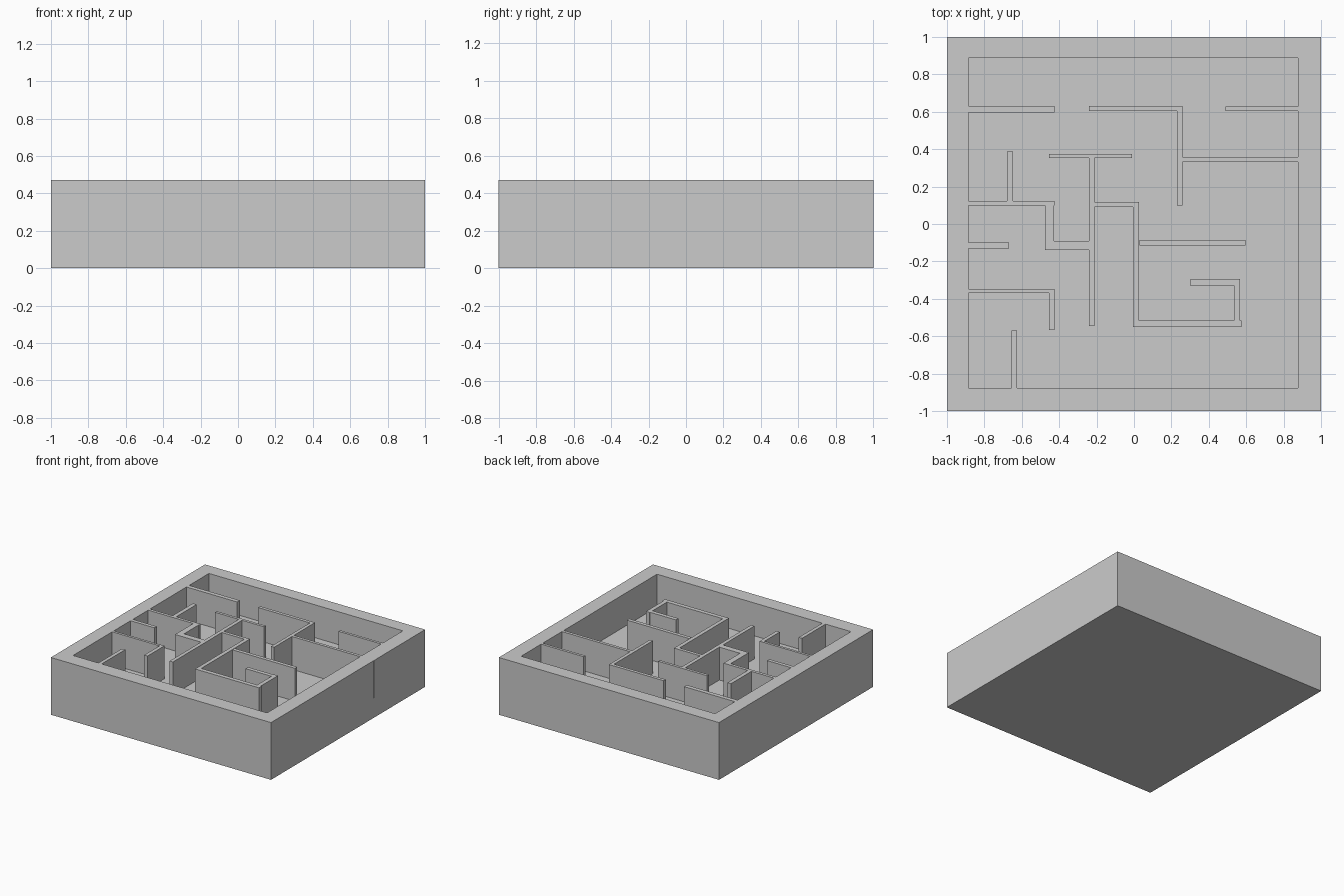
import bpy
import bmesh
from mathutils import Matrix, Vector

TOP, FLOOR, SUNK = 0.47, 0.20, 0.165


def box(name, x0, x1, y0, y1, z0, z1):
    """Add one flat-faced box given its bounds."""
    bm = bmesh.new()
    size = Vector((x1 - x0, y1 - y0, z1 - z0))
    mid = Vector((x0 + x1, y0 + y1, z0 + z1)) / 2
    bmesh.ops.create_cube(bm, size=1, matrix=Matrix.Translation(mid) @ Matrix.Diagonal((*size, 1)))
    mesh = bpy.data.meshes.new(name)
    bm.to_mesh(mesh)
    bm.free()
    obj = bpy.data.objects.new(name, mesh)
    bpy.context.collection.objects.link(obj)
    return obj


# Solid base under the maze
box("base", -1, 1, -1, 1, 0, FLOOR)

# Thick outer rim
box("rim_left", -1, -0.885, -1, 1, FLOOR, TOP)
box("rim_right", 0.877, 1, -1, 1, FLOOR, TOP)
box("rim_front", -0.885, 0.877, -1, -0.876, FLOOR, TOP)
box("rim_back", -0.885, 0.877, 0.887, 1, FLOOR, TOP)

# Thin partitions: x from, x to, y from, y to
walls = [
    # left side
    (-0.885, -0.425, 0.595, 0.63),
    (-0.68, -0.647, 0.12, 0.387),
    (-0.885, -0.425, 0.098, 0.123),
    (-0.475, -0.427, -0.135, 0.123),
    (-0.475, -0.24, -0.138, -0.09),
    (-0.885, -0.667, -0.13, -0.1),
    (-0.885, -0.425, -0.368, -0.347),
    (-0.455, -0.425, -0.567, -0.347),
    (-0.655, -0.625, -0.876, -0.57),
    # centre
    (-0.455, -0.01, 0.352, 0.375),
    (-0.24, -0.21, -0.545, 0.375),
    (-0.21, 0.027, 0.09, 0.117),
    (-0.005, 0.027, -0.55, 0.117),
    # lower right spiral
    (-0.005, 0.575, -0.55, -0.515),
    (0.535, 0.568, -0.55, -0.293),
    (0.3, 0.568, -0.33, -0.297),
    (0.03, 0.597, -0.115, -0.085),
    # upper right
    (-0.24, 0.258, 0.605, 0.632),
    (0.23, 0.258, 0.1, 0.632),
    (0.258, 1.001, 0.332, 0.357),
    (0.49, 0.877, 0.605, 0.627),
]
for i, (x0, x1, y0, y1) in enumerate(walls, 1):
    box(f"maze_wall_{i:02d}", x0, x1, y0, y1, SUNK, TOP)
